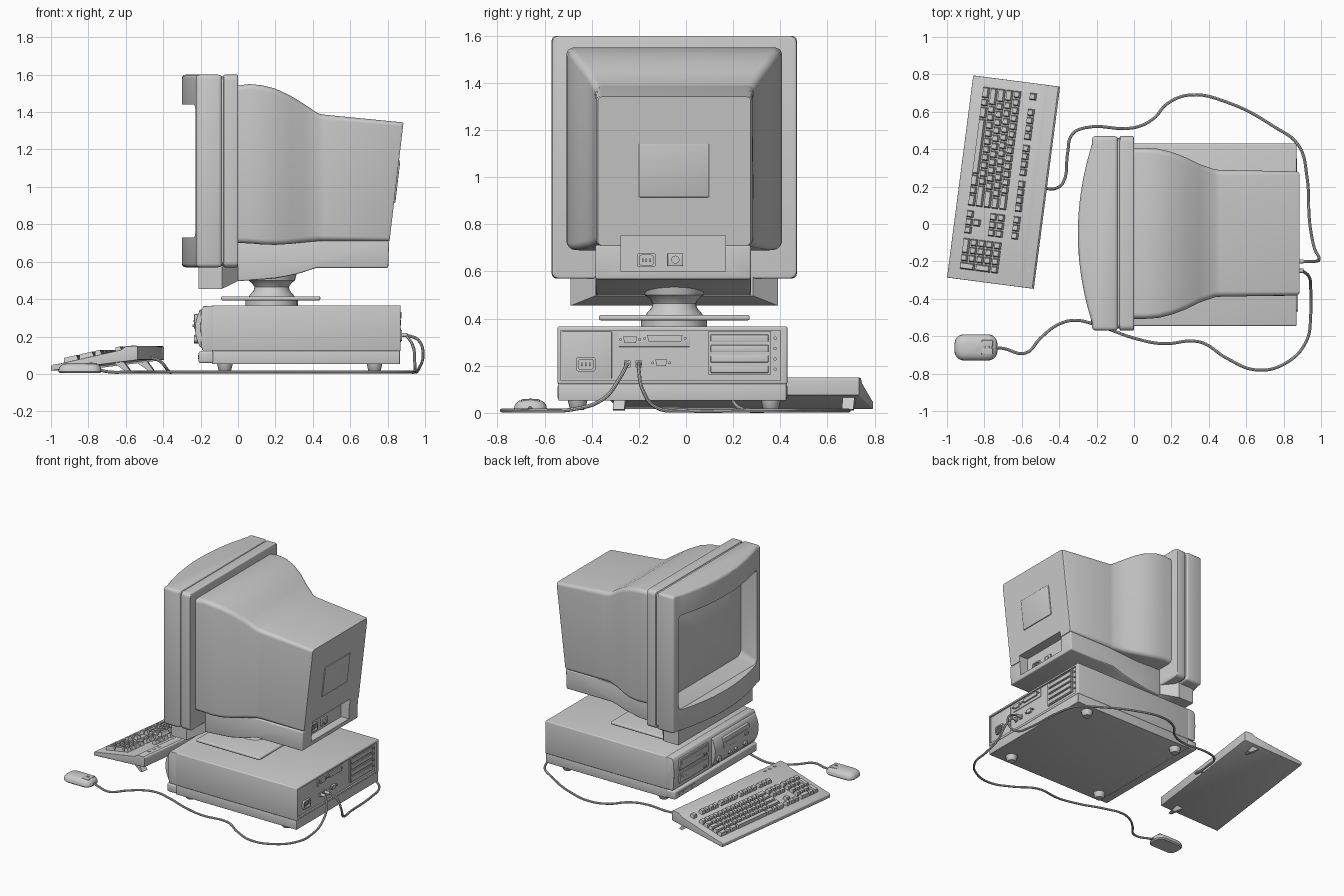
import bpy, bmesh, math
from mathutils import Matrix, Vector

CY = -0.05          # centre line of monitor and case
cutters = []


def loft(name, rings):
    bm = bmesh.new()
    vs = [[bm.verts.new(p) for p in r] for r in rings]
    n = len(vs[0])
    for a, b in zip(vs, vs[1:]):
        for i in range(n):
            bm.faces.new((a[i], a[(i + 1) % n], b[(i + 1) % n], b[i]))
    bm.faces.new(vs[0])
    bm.faces.new(vs[-1])
    bmesh.ops.recalc_face_normals(bm, faces=bm.faces)
    me = bpy.data.meshes.new(name)
    bm.to_mesh(me)
    bm.free()
    ob = bpy.data.objects.new(name, me)
    bpy.context.collection.objects.link(ob)
    return ob


def put(pts, axis, a):
    return [{'x': (a, p, q), 'y': (p, a, q), 'z': (p, q, a)}[axis] for p, q in pts]


def prism(name, pts, axis, a, b, bev=0):
    ob = loft(name, [put(pts, axis, a), put(pts, axis, b)])
    if bev:
        m = ob.modifiers.new('bevel', 'BEVEL')
        m.width, m.segments, m.limit_method, m.angle_limit = bev, 3, 'ANGLE', 0.7
    return ob


def box(name, x0, x1, y0, y1, z0, z1, bev=0):
    return prism(name, [(x0, y0), (x1, y0), (x1, y1), (x0, y1)], 'z', z0, z1, bev)


def rr(a0, a1, b0, b1, r, n=5):
    out = []
    for k, (ca, cb) in enumerate([(a1 - r, b1 - r), (a0 + r, b1 - r), (a0 + r, b0 + r), (a1 - r, b0 + r)]):
        for i in range(n + 1):
            t = math.pi / 2 * (k + i / n)
            out.append((ca + r * math.cos(t), cb + r * math.sin(t)))
    return out


def circ(a, b, r, n=24):
    return [(a + r * math.cos(2 * math.pi * i / n), b + r * math.sin(2 * math.pi * i / n)) for i in range(n)]


def cut(target, cutter):
    m = target.modifiers.new('cut', 'BOOLEAN')
    m.object, m.solver = cutter, 'EXACT'
    cutter.hide_render = True
    if cutter not in cutters:
        cutters.append(cutter)


# Monitor bezel: bowed front with screen opening, groove and rear frame
arc = [(-0.225 - 0.075 * (1 - (t / 12) ** 2), CY + 0.475 * t / 12) for t in range(-12, 13)]
plan = [(-0.085, -0.57), (-0.225, -0.57)] + arc + [(-0.225, 0.47), (-0.085, 0.47)]
bezel = prism('monitor_bezel', plan, 'z', 0.57, 1.60, 0.02)
opening = loft('opening_cutter', [put(rr(-0.515, 0.415, 0.73, 1.44, 0.03), 'x', x) for x in (-0.4, -0.225)]
               + [put(rr(-0.465, 0.365, 0.79, 1.405, 0.05), 'x', -0.13)])
cut(bezel, opening)
prism('bezel_groove', rr(-0.56, 0.46, 0.58, 1.59, 0.03), 'x', -0.09, -0.07)
prism('monitor_rear_frame', rr(-0.57, 0.47, 0.57, 1.60, 0.03), 'x', -0.077, 0, 0.008)

# Convex screen
loft('screen', [put(rr(CY - 0.43 * s, CY + 0.43 * s, 1.0975 - 0.32 * s, 1.0975 + 0.32 * s, 0.06 * s), 'x',
                    -0.128 - 0.055 * (1 - s * s)) for s in (1, 0.9, 0.75, 0.6, 0.45, 0.3, 0.15, 0.02)])

# Monitor housing: x, half width, bottom, top
sections = [(-0.01, 0.457, 0.70, 1.54), (0.06, 0.457, 0.698, 1.55), (0.13, 0.452, 0.692, 1.543),
            (0.2, 0.435, 0.69, 1.525), (0.28, 0.405, 0.695, 1.488), (0.35, 0.37, 0.703, 1.445),
            (0.43, 0.342, 0.71, 1.392), (0.46, 0.339, 0.71, 1.386)]
rings = [put(rr(CY - w, CY + w, b, t, 0.03), 'x', x) for x, w, b, t in sections]


def back_x(z):
    return 0.885 - 0.118 * (1.345 - z)


for inset in (0.012, 0.0):
    rings.append([(back_x(z) - inset, y, z) for y, z in
                  rr(CY - 0.332 + 0.008 - inset * 0.6, CY + 0.332 - 0.008 + inset * 0.6, 0.71, 1.342 + inset * 0.3, 0.02)])
housing = loft('monitor_housing', rings)
base = prism('monitor_lower_housing', [(-0.01, 0.70), (0.3, 0.70), (0.45, 0.712), (0.808, 0.712), (0.803, 0.567),
             (0.42, 0.567), (0.32, 0.535), (0.2, 0.51), (-0.01, 0.495)], 'y', -0.385, 0.275, 0.008)
socket_cut = box('socket_cutter', 0.74, 0.95, -0.275, 0.168, 0.60, 0.752)
cut(housing, socket_cut)
cut(base, socket_cut)
prism('rear_label_panel', [(back_x(0.915) - 0.02, 0.915), (back_x(0.915) + 0.007, 0.915),
      (back_x(1.142) + 0.007, 1.142), (back_x(1.142) - 0.02, 1.142)], 'y', -0.2, 0.098, 0.004)

# Chin tapering back under the bezel
loft('monitor_chin', [[(x, -0.05 - w, b), (x, -0.05 + w, b), (x, -0.05 + w, 0.6), (x, -0.05 - w, 0.6)]
                      for x, w, b in ((-0.21, 0.44, 0.455), (-0.085, 0.44, 0.455), (0.0, 0.335, 0.497))])

# Swivel stand
loft('swivel_neck', [put(circ(0.18, CY, r), 'z', z) for z, r in
     ((0.41, 0.125), (0.425, 0.115), (0.445, 0.097), (0.465, 0.092), (0.485, 0.105), (0.5, 0.125), (0.56, 0.14))])
box('swivel_plate', -0.09, 0.44, -0.37, 0.27, 0.393, 0.415, 0.008)
prism('swivel_pad', circ(0.18, CY, 0.14), 'z', 0.36, 0.396)


# Sockets with pins, facing +x
def inlet(name, x, y, z, w, h):
    body = prism(name, rr(y - w, y + w, z - h, z + h, h * 0.4), 'x', x - 0.01, x + 0.012)
    cut(body, prism(name + '_cutter', rr(y - w * .75, y + w * .75, z - h * .7, z + h * .7, h * 0.3), 'x', x, x + 0.03))
    for i in (-1, 0, 1):
        box(name + '_pin', x - 0.002, x + 0.01, y + i * w * 0.4 - 0.003, y + i * w * 0.4 + 0.003, z - 0.008, z + 0.008)


inlet('monitor_power_inlet', 0.742, -0.168, 0.648, 0.04, 0.03)
box('signal_jack_plate', 0.735, 0.752, -0.078, -0.012, 0.623, 0.677, 0.003)
prism('signal_jack', circ(0, 0, 0.017), 'x', 0.75, 0.76).location = (0, -0.045, 0.65)

# Desktop case
cover = box('case_cover', -0.14, 0.87, -0.545, 0.43, 0.121, 0.367, 0.008)
cut(cover, box('case_back_cutter', 0.858, 0.9, -0.53, 0.4, 0.137, 0.35))
box('case_chassis', -0.14, 0.866, -0.541, 0.426, 0.052, 0.124, 0.004)
for x in (-0.07, 0.73):
    for y in (-0.46, 0.36):
        loft('case_foot', [put(circ(x, y, r, 20), 'z', z) for z, r in ((0.012, 0.027), (0.02, 0.034), (0.055, 0.042))])

# Case rear: vent grille, port plates, sockets
grille = box('expansion_slot_frame', 0.85, 0.866, 0.095, 0.36, 0.163, 0.347)
for i in range(4):
    z = 0.17 + 0.044 * i
    cut(grille, box('slot_cutter', 0.86, 0.9, 0.105, 0.35, z + 0.034, z + 0.042))
    box('slot_cover', 0.85, 0.871, 0.105, 0.35, z, z + 0.03, 0.003)
    prism('slot_screw', circ(0.378, z + 0.015, 0.007, 12), 'x', 0.85, 0.866)
box('port_plate', 0.85, 0.863, -0.285, 0.015, 0.28, 0.342, 0.002)
box('power_supply_plate', 0.85, 0.861, -0.525, -0.315, 0.145, 0.345, 0.002)
inlet('case_power_inlet', 0.864, -0.425, 0.206, 0.042, 0.03)
for name, y, z, w in (('serial_port', -0.237, 0.311, 0.03), ('parallel_port', -0.09, 0.316, 0.075),
                      ('video_port', -0.105, 0.212, 0.025)):
    prism(name, [(y - w, z + 0.014), (y + w, z + 0.014), (y + w - 0.006, z - 0.014), (y - w + 0.006, z - 0.014)],
          'x', 0.85, 0.874)
    for s in (-1, 1):
        prism('port_screw', circ(y + s * (w + 0.011), z, 0.006, 10), 'x', 0.85, 0.873)
for y in (-0.25, -0.2):
    box('plug_socket', 0.85, 0.866, y - 0.014, y + 0.014, 0.193, 0.222)
    prism('cord_plug', circ(y, 0.208, 0.011, 14), 'x', 0.86, 0.905)

# Case front: flat plate, bowed section, drives and buttons
prism('case_front_plate', [(-0.13, 0.365), (-0.185, 0.362), (-0.197, 0.34), (-0.2, 0.25), (-0.197, 0.15),
      (-0.19, 0.124), (-0.13, 0.124)], 'y', -0.545, 0.43, 0.004)
bow = [(-0.19 - 0.04 * math.cos(t * math.pi / 16) ** 0.7, 0.243 + 0.113 * t / 8) for t in range(-7, 8)]
prism('case_front_bow', [(-0.15, 0.13)] + bow + [(-0.15, 0.36)], 'y', -0.535, -0.02, 0.003)
box('case_front_strip', -0.21, -0.13, -0.545, 0.43, 0.058, 0.12, 0.01)
for z in (0.16, 0.255):
    box('drive_bay', -0.208, -0.15, 0.03, 0.37, z, z + 0.085, 0.004)
    box('drive_tray', -0.213, -0.15, 0.05, 0.35, z + 0.04, z + 0.07, 0.003)
    box('drive_button', -0.215, -0.15, 0.06, 0.09, z + 0.012, z + 0.025)
box('floppy_face', -0.234, -0.16, -0.42, -0.12, 0.24, 0.32, 0.004)
box('floppy_slot_lip', -0.239, -0.16, -0.4, -0.14, 0.278, 0.288)
box('floppy_button', -0.242, -0.16, -0.4, -0.36, 0.25, 0.264)
for y, r in ((-0.07, 0.022), (-0.2, 0.013), (-0.27, 0.013), (-0.38, 0.018)):
    prism('front_button', circ(y, 0.185, r), 'x', -0.16, -0.236)
for i in range(4):
    box('strip_rib', -0.214, -0.19, 0.2 + 0.05 * i, 0.235 + 0.05 * i, 0.08, 0.1)

# Keyboard in its own frame: x is depth, y is length
kb = Matrix.Translation((-0.6975, 0.224, 0)) @ Matrix.Rotation(math.radians(-7.4), 4, 'Z')
deck = prism('keyboard_body', [(-0.234, 0.017), (-0.234, 0.042), (-0.222, 0.05), (-0.19, 0.055), (0.14, 0.128),
             (0.17, 0.148), (0.225, 0.15), (0.234, 0.143), (0.234, 0.075)], 'y', -0.545, 0.545, 0.003)
tilt = Matrix.Translation((-0.19, 0, 0.055)) @ Matrix.Rotation(-math.atan2(0.073, 0.33), 4, 'Y')
P = 0.043
keys = bmesh.new()


def key(row, v, w, d=1):
    # tapered cap; v is the left end, w and d are in key units
    u0, u1, v0, v1 = 0.018 + P * row, 0.018 + P * (row + d) - 0.005, v - w * P + 0.0025, v - 0.0025
    vs = [keys.verts.new(tilt @ Vector(p)) for z, s in ((-0.004, 0), (0.026, 0.006)) for p in
          ((u0 + s, v0 + s, z), (u1 - s, v0 + s, z), (u1 - s, v1 - s, z), (u0 + s, v1 - s, z))]
    for f in ((4, 5, 6, 7), (0, 1, 5, 4), (1, 2, 6, 5), (2, 3, 7, 6), (3, 0, 4, 7)):
        keys.faces.new([vs[i] for i in f])


V0, VN, VP = 0.495, -0.17, -0.32
for row, widths in enumerate(([1.5, 1, 1.5, 7, 1.5, 1, 1.5], [2.25] + [1] * 10 + [2.75],
                              [1.75] + [1] * 11 + [2.25], [1.5] + [1] * 12 + [1.5], [1] * 13 + [2])):
    v = V0
    for w in widths:
        key(row, v, w)
        v -= w * P
for start in (0, 2, 6.5, 11):
    for i in range(1 if start == 0 else 4):
        key(6.0, V0 - (start + i) * P, 1)
for i in range(3):
    for row in (0, 3, 4, 6):
        key(row, VN - i * P, 1)
    for row in (1, 2, 3, 4):
        key(row, VP - i * P, 1)
key(1, VN - P, 1)
key(0, VP, 2)
key(0, VP - 2 * P, 1)
for row in (0, 2):
    key(row, VP - 3 * P, 1, 2)
key(4, VP - 3 * P, 1)
kme = bpy.data.meshes.new('keys')
keys.to_mesh(kme)
keyset = bpy.data.objects.new('keyboard_keys', kme)
bpy.context.collection.objects.link(keyset)
parts = [deck, keyset]
for v in (-0.49, 0.49):
    parts.append(prism('keyboard_leg', [(0.09, 0.065), (0.15, 0.07), (0.19, 0.015), (0.17, 0.01)], 'y', v - 0.025, v + 0.025))
for i in range(3):
    parts.append(prism('status_light', rr(0.185, 0.2, -0.36 - 0.05 * i, -0.34 - 0.05 * i, 0.004), 'z', 0.14, 0.152))
for p in parts:
    p.matrix_world = kb

# Mouse with two buttons and wheel
loft('mouse_body', [put(rr(-0.96 + d, -0.73 - d * 0.8, -0.73 + d, -0.59 - d, 0.05 - d * 0.5), 'z', z) for z, d in
     ((0.004, 0.008), (0.012, 0.0), (0.03, 0.002), (0.043, 0.01), (0.052, 0.023), (0.057, 0.042))])
for s in (-1, 1):
    box('mouse_button', -0.815, -0.755, -0.66 + s * 0.021 - 0.018, -0.66 + s * 0.021 + 0.018, 0.04, 0.058, 0.004)
prism('mouse_wheel', circ(-0.785, 0.05, 0.014, 16), 'y', -0.664, -0.656)


# Cords
def cord(name, pts):
    cu = bpy.data.curves.new(name, 'CURVE')
    cu.dimensions, cu.bevel_depth, cu.bevel_resolution, cu.resolution_u, cu.use_fill_caps = '3D', 0.008, 2, 6, True
    sp = cu.splines.new('BEZIER')
    sp.bezier_points.add(len(pts) - 1)
    for b, p in zip(sp.bezier_points, pts):
        b.co = p if len(p) == 3 else (*p, 0.01)
        b.handle_left_type = b.handle_right_type = 'AUTO'
    bpy.context.collection.objects.link(bpy.data.objects.new(name, cu))


cord('keyboard_cord', [(-0.48, 0.19, 0.09), (-0.42, 0.19, 0.07), (-0.375, 0.23, 0.02), (-0.355, 0.38), (-0.33, 0.48),
     (-0.26, 0.515), (0, 0.515), (0.1, 0.56), (0.18, 0.645), (0.3, 0.69), (0.5, 0.65), (0.75, 0.52), (0.88, 0.42),
     (0.925, 0.25), (0.94, 0.0), (0.965, -0.13, 0.025), (0.99, -0.185, 0.1), (0.965, -0.2, 0.18), (0.9, -0.2, 0.208)])
cord('mouse_cord', [(-0.75, -0.66, 0.025), (-0.7, -0.665, 0.012), (-0.58, -0.69), (-0.5, -0.61), (-0.41, -0.54),
     (-0.32, -0.515), (-0.2, -0.54), (0, -0.61), (0.15, -0.64), (0.35, -0.63), (0.5, -0.72), (0.65, -0.78),
     (0.8, -0.75), (0.92, -0.63), (0.945, -0.48, 0.015), (0.945, -0.35, 0.06), (0.935, -0.28, 0.15), (0.9, -0.25, 0.208)])

# Apply modifiers, smooth the rounded parts, drop the cutters
bpy.ops.object.select_all(action='DESELECT')
for ob in bpy.context.scene.objects:
    if ob not in cutters:
        ob.select_set(True)
        bpy.context.view_layer.objects.active = ob
bpy.ops.object.convert(target='MESH')
bpy.ops.object.shade_smooth_by_angle(angle=math.radians(30))
for c in cutters:
    bpy.data.objects.remove(c)
